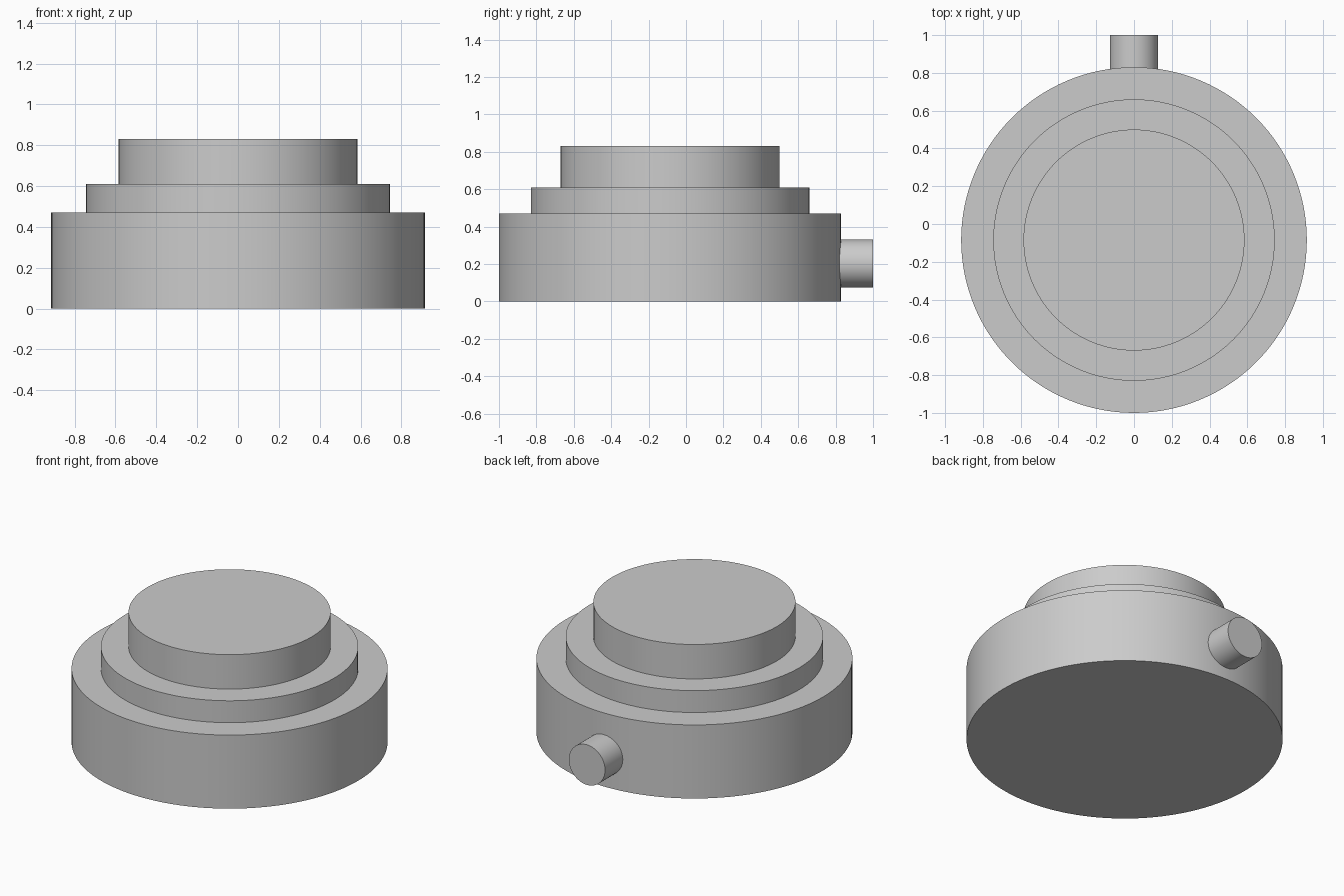
import bpy
import math

cube = bpy.data.objects.get("Cube")
if cube:
    bpy.data.objects.remove(cube, do_unlink=True)

grey = bpy.data.materials.new("plain_grey")
grey.use_nodes = True
colour = (0.6, 0.6, 0.6, 1.0)
grey.diffuse_color = colour
grey.node_tree.nodes["Principled BSDF"].inputs["Base Color"].default_value = colour

CENTRE_Y = -0.085


def finish(obj, name):
    obj.name = name
    obj.data.materials.append(grey)
    bpy.ops.object.shade_smooth_by_angle(angle=math.radians(30))


def lathe(name, profile, segments=128):
    """Closed solid of revolution from (radius, height) points, bottom to top."""
    verts, faces = [], []
    for radius, z in profile:
        for i in range(segments):
            a = math.tau * i / segments
            verts.append((radius * math.cos(a), radius * math.sin(a), z))
    for r in range(len(profile) - 1):
        low, high = r * segments, (r + 1) * segments
        for i in range(segments):
            j = (i + 1) % segments
            faces.append((low + i, low + j, high + j, high + i))
    faces.append(tuple(reversed(range(segments))))
    faces.append(tuple(range(len(verts) - segments, len(verts))))
    mesh = bpy.data.meshes.new(name)
    mesh.from_pydata(verts, [], faces)
    obj = bpy.data.objects.new(name, mesh)
    bpy.context.collection.objects.link(obj)
    bpy.ops.object.select_all(action="DESELECT")
    obj.select_set(True)
    bpy.context.view_layer.objects.active = obj
    finish(obj, name)
    return obj


# Stepped round body: wide base, middle step and top drum
body = lathe("stepped_body", [
    (0.915, 0.0), (0.915, 0.47),
    (0.745, 0.47), (0.745, 0.61),
    (0.585, 0.61), (0.585, 0.83),
])
body.location.y = CENTRE_Y

# Short outlet stub at the back, its inner end sunk into the base wall
inner, outer = 0.78, 1.0
bpy.ops.mesh.primitive_cylinder_add(
    vertices=64, radius=0.128, depth=outer - inner,
    location=(0, (inner + outer) / 2, 0.203), rotation=(math.pi / 2, 0, 0))
finish(bpy.context.object, "back_stub")
